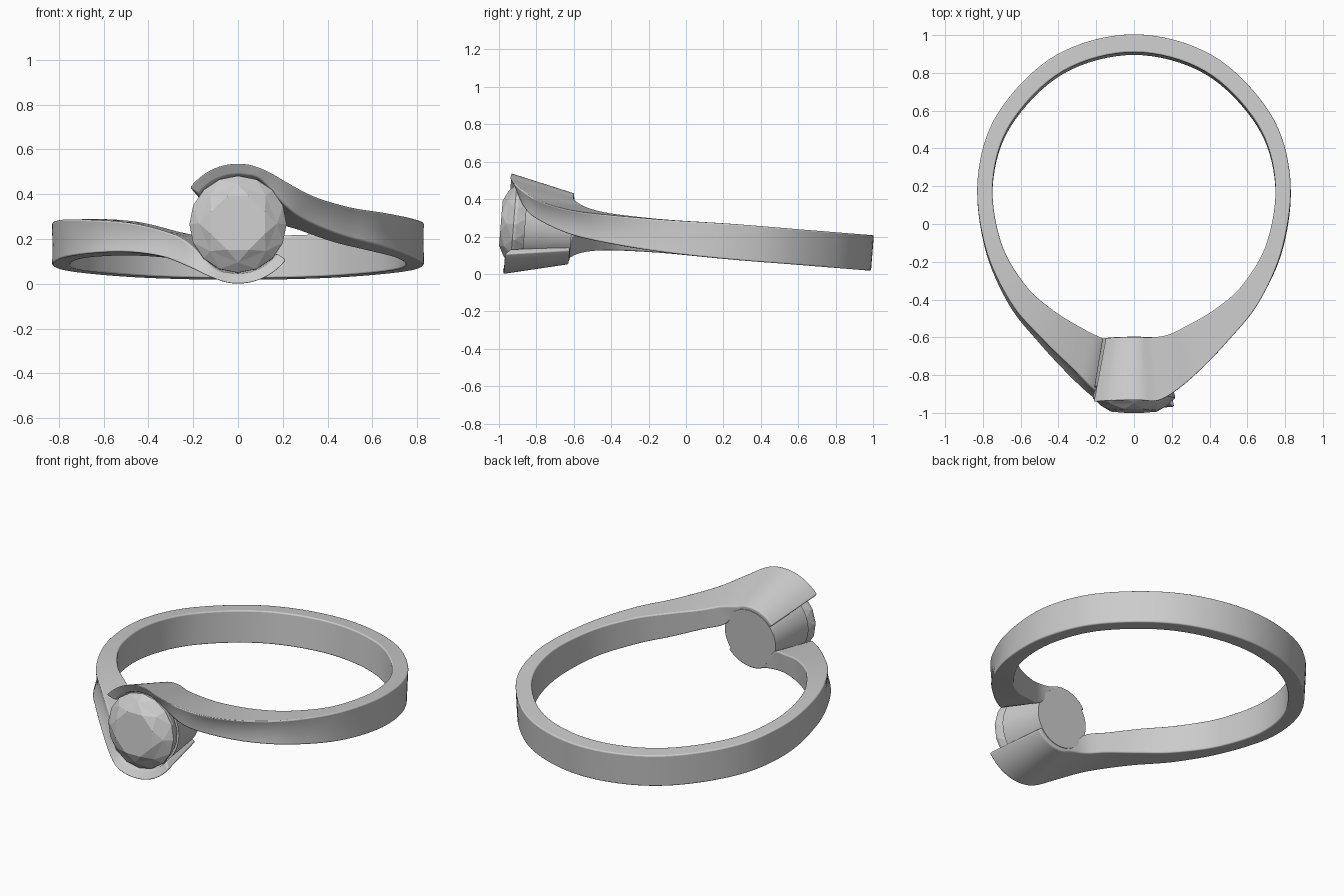
import bpy, bmesh, math
from mathutils import Vector as V, Matrix

if "Cube" in bpy.data.objects:
    bpy.data.objects.remove(bpy.data.objects["Cube"])

# Whole ring leans slightly about x; parts are built around the y axis, then tilted
TILT = Matrix.Translation((0, 0, 0.192)) @ Matrix.Rotation(math.radians(-4.6), 4, 'X')


def finish(bm, name, smooth=None):
    bmesh.ops.recalc_face_normals(bm, faces=bm.faces)
    me = bpy.data.meshes.new(name)
    bm.to_mesh(me)
    bm.free()
    ob = bpy.data.objects.new(name, me)
    bpy.context.collection.objects.link(ob)
    ob.matrix_world = TILT
    if smooth:
        bpy.ops.object.select_all(action='DESELECT')
        ob.select_set(True)
        bpy.context.view_layer.objects.active = ob
        bpy.ops.object.shade_smooth_by_angle(angle=math.radians(smooth))
    return ob


# Sections hold inner-low, inner-high, outer-high, outer-low corners and groove depth
def band_section(deg):
    c, s = math.cos(math.radians(deg)), math.sin(math.radians(deg))
    i, o = (0.75 * c, 0.155 + 0.75 * s), (0.83 * c, 0.17 + 0.83 * s)
    h = 0.095
    return [V((*i, -h)), V((*i, h)), V((*o, h)), V((*o, -h))], 0.0


def hood_section(deg):
    c, s = math.cos(math.radians(deg)), math.sin(math.radians(deg))
    return [V((r * c, y, r * s)) for r, y in
            ((0.16, -0.615), (0.19, -0.615), (0.27, -0.96), (0.222, -0.93))], 0.0


def shoulder(il, ih, oh, ol, g):
    return [V(il), V(ih), V(oh), V(ol)], g


sections = [band_section(a) for a in (120, 90, 60, 30, 5)]
sections += [
    shoulder((.705, -.10, -.085), (.705, -.10, .09), (.79, -.12, .088), (.79, -.12, -.085), .004),
    shoulder((.575, -.33, -.07), (.575, -.33, .095), (.665, -.42, .09), (.655, -.42, -.06), .014),
    shoulder((.43, -.46, -.045), (.43, -.46, .105), (.50, -.63, .1), (.48, -.62, -.03), .02),
    shoulder((.28, -.55, .0), (.28, -.55, .125), (.34, -.80, .135), (.31, -.78, .025), .016),
    shoulder((.16, -.605, .04), (.18, -.6, .15), (.22, -.905, .19), (.215, -.87, .085), .006),
]
sections += [hood_section(a) for a in (62, 82, 102, 122, 143, 164)]


def with_groove(sec):
    il, ih, oh, ol = sec[0]
    inward = ((il + ih) - (oh + ol)).normalized()
    return [il, ih, oh, (oh + ol) / 2 + inward * sec[1], ol]


def catmull(a, b, c, d, t):
    return 0.5 * (2 * b + (c - a) * t + (2 * a - 5 * b + 4 * c - d) * t * t
                  + (3 * b - a - 3 * c + d) * t ** 3)


# Bypass band: one sweeping arm, repeated by a half turn about the y axis
loops = [with_groove(s) for s in sections]
path = []
for k in range(1, len(loops) - 2):
    for n in range(8):
        path.append([catmull(*p, n / 8) for p in zip(*loops[k - 1:k + 3])])
path.append(loops[-2])
bm = bmesh.new()
for turn in (1, -1):
    rings = [[bm.verts.new((p.x * turn, p.y, p.z * turn)) for p in r] for r in path]
    for a, b in zip(rings, rings[1:]):
        for j in range(5):
            bm.faces.new((a[j], a[(j + 1) % 5], b[(j + 1) % 5], b[j]))
    bm.faces.new(rings[-1])
bmesh.ops.remove_doubles(bm, verts=bm.verts, dist=1e-4)
band = finish(bm, "bypass_band")
bevel = band.modifiers.new("soft_edges", 'BEVEL')
bevel.width, bevel.segments = 0.01, 3
bevel.limit_method, bevel.angle_limit = 'ANGLE', math.radians(40)
bpy.context.view_layer.objects.active = band
band.select_set(True)
bpy.ops.object.shade_smooth_by_angle(angle=math.radians(40))


def circle(bm, n, r, y, offset=0.0):
    return [bm.verts.new((r * math.cos(2 * math.pi * (i + offset) / n), y,
                          r * math.sin(2 * math.pi * (i + offset) / n))) for i in range(n)]


def bridge(bm, a, b):
    n = len(a)
    for i in range(n):
        bm.faces.new((a[i], a[(i + 1) % n], b[(i + 1) % n], b[i]))


# Seat: tapered solid cup behind the stone
bm = bmesh.new()
back, front = circle(bm, 64, 0.168, -0.612), circle(bm, 64, 0.21, -0.865)
bridge(bm, back, front)
bm.faces.new(back)
bm.faces.new(front)
finish(bm, "seat", 30)

# Gem: brilliant cut with octagonal table, kites, girdle and pavilion
bm = bmesh.new()
table = circle(bm, 8, 0.13, -0.993, 0.5)
kite = circle(bm, 8, 0.175, -0.965)
rim = circle(bm, 16, 0.217, -0.925)
girdle = circle(bm, 16, 0.217, -0.91)
under = circle(bm, 16, 0.195, -0.855, 0.5)
bm.faces.new(table)
for i in range(8):
    j = (i + 1) % 8
    bm.faces.new((table[i], kite[i], kite[j]))
    bm.faces.new((table[i - 1], table[i], kite[i]))
    bm.faces.new((kite[i], rim[2 * i], rim[2 * i + 1]))
    bm.faces.new((kite[i], rim[2 * i + 1], kite[j]))
    bm.faces.new((kite[j], rim[2 * i + 1], rim[(2 * i + 2) % 16]))
bridge(bm, rim, girdle)
for i in range(16):
    bm.faces.new((girdle[i], girdle[(i + 1) % 16], under[i]))
    bm.faces.new((girdle[i], under[i], under[i - 1]))
culet = bm.verts.new((0, -0.68, 0))
for i in range(16):
    bm.faces.new((under[i], under[(i + 1) % 16], culet))
finish(bm, "gem")
